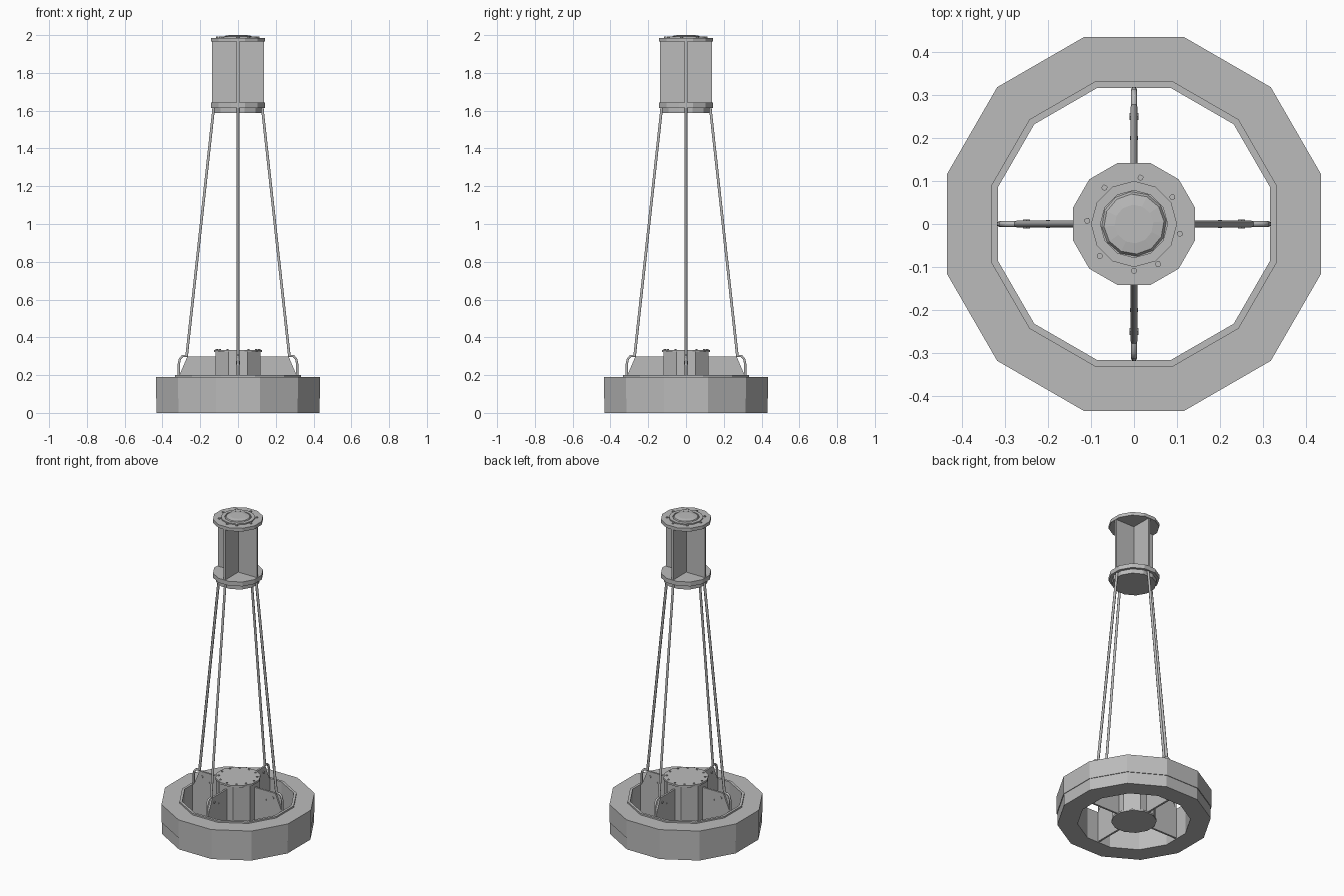
import bpy, bmesh
from math import cos, sin, pi, radians
from mathutils import Matrix, Vector

cube = bpy.data.objects.get("Cube")
if cube:
    bpy.data.objects.remove(cube)

GREY = (0.5, 0.5, 0.5, 1)
metal = bpy.data.materials.new("plain grey")
metal.use_nodes = True
metal.diffuse_color = GREY
metal.node_tree.nodes["Principled BSDF"].inputs["Base Color"].default_value = GREY


def finish(name, bm):
    bmesh.ops.recalc_face_normals(bm, faces=bm.faces)
    mesh = bpy.data.meshes.new(name)
    bm.to_mesh(mesh)
    bm.free()
    mesh.materials.append(metal)
    obj = bpy.data.objects.new(name, mesh)
    bpy.context.collection.objects.link(obj)
    return obj


def ring(name, profile, sides=12, phase=15):
    """Closed (radius, z) profile swept around z with flat sides."""
    bm = bmesh.new()
    loops = []
    for i in range(sides):
        a = radians(phase) + 2 * pi * i / sides
        loops.append([bm.verts.new((r * cos(a), r * sin(a), z)) for r, z in profile])
    n = len(profile)
    for i in range(sides):
        p, q = loops[i], loops[(i + 1) % sides]
        for j in range(n):
            k = (j + 1) % n
            bm.faces.new((p[j], q[j], q[k], p[k]))
    return finish(name, bm)


def disc(name, r1, r2, z1, z2, sides=12, phase=15, at=(0, 0)):
    """Solid prism or frustum from z1 to z2."""
    bm = bmesh.new()
    bmesh.ops.create_cone(bm, cap_ends=True, segments=sides, radius1=r1, radius2=r2,
                          depth=z2 - z1)
    place = Matrix.Translation((at[0], at[1], (z1 + z2) / 2))
    bm.transform(place @ Matrix.Rotation(radians(phase), 4, 'Z'))
    return finish(name, bm)


def plate(name, outline, thick, turn):
    """Upright plate from an (x, z) outline, turned around z."""
    bm = bmesh.new()
    face = bm.faces.new([bm.verts.new((x, -thick / 2, z)) for x, z in outline])
    new = bmesh.ops.extrude_face_region(bm, geom=[face])["geom"]
    verts = [v for v in new if isinstance(v, bmesh.types.BMVert)]
    bmesh.ops.translate(bm, verts=verts, vec=(0, thick, 0))
    bm.transform(Matrix.Rotation(turn, 4, 'Z'))
    return finish(name, bm)


def tube(name, points, radius, turn):
    curve = bpy.data.curves.new(name, 'CURVE')
    curve.dimensions = '3D'
    curve.bevel_depth = radius
    curve.bevel_resolution = 1
    curve.use_fill_caps = True
    spline = curve.splines.new('POLY')
    spline.points.add(len(points) - 1)
    for p, (x, z) in zip(spline.points, points):
        p.co = (x, 0, z, 1)
    curve.materials.append(metal)
    obj = bpy.data.objects.new(name, curve)
    obj.rotation_euler.z = turn
    bpy.context.collection.objects.link(obj)


def pin(name, x, z, radius, length, turn):
    bm = bmesh.new()
    bmesh.ops.create_cone(bm, cap_ends=True, segments=6, radius1=radius, radius2=radius,
                          depth=length)
    bm.transform(Matrix.Rotation(turn, 4, 'Z') @ Matrix.Translation((x, 0, z))
                 @ Matrix.Rotation(pi / 2, 4, 'X'))
    finish(name, bm)


# Base ring with its seam and raised inner lip
ring("base_ring_lower", [(0.328, 0), (0.446, 0), (0.446, 0.075), (0.328, 0.075)])
ring("base_ring_upper", [(0.328, 0.075), (0.45, 0.075), (0.45, 0.19), (0.328, 0.19)])
ring("base_lip", [(0.328, 0.19), (0.344, 0.19), (0.344, 0.2), (0.328, 0.2)])

# Central hub
disc("hub_body", 0.13, 0.13, 0.008, 0.325, sides=8, phase=22.5)
disc("hub_foot", 0.132, 0.132, 0, 0.01)
disc("hub_cap", 0.132, 0.132, 0.322, 0.334)
for i in range(12):
    a = radians(30 * i)
    disc("hub_bolt", 0.006, 0.006, 0.333, 0.338, sides=6,
         at=(0.112 * cos(a), 0.112 * sin(a)))

# Four-way repeated parts
fin = [(0.1, 0.005), (0.32, 0.005), (0.32, 0.19), (0.308, 0.205), (0.268, 0.298), (0.1, 0.298)]
panel = [(0, 1.64), (0.138, 1.64), (0.138, 1.97), (0, 1.97)]
hook = [(0.268, 0.303), (0.295, 0.3), (0.308, 0.285), (0.313, 0.26), (0.313, 0.19)]
for i in range(4):
    turn = i * pi / 2
    plate("base_fin", fin, 0.012, turn)
    tube("strut", [(0.128, 1.62), (0.272, 0.3)], 0.008, turn)
    tube("strut_hook", hook, 0.007, turn)
    pin("strut_pin", 0.25, 0.265, 0.009, 0.022, turn)
    pin("fin_bolt", 0.2, 0.24, 0.006, 0.018, turn)
    plate("head_panel", panel, 0.014, turn)

# Head flanges
disc("head_lower_plug", 0.13, 0.13, 1.587, 1.616)
disc("head_lower_flange", 0.147, 0.147, 1.615, 1.643)
disc("head_upper_flange", 0.147, 0.147, 1.965, 1.986)

# Lens seat, lens and flange bolts
ring("lens_seat", [(0.078, 1.985), (0.1, 1.985), (0.1, 1.993), (0.078, 1.993)], phase=0)
disc("lens_rim", 0.076, 0.07, 1.985, 1.996, phase=5)
disc("lens_dome", 0.07, 0.045, 1.996, 2.0, phase=5)
for i in range(8):
    a = radians(-90 - 47 * i)
    disc("flange_bolt", 0.007, 0.007, 1.985, 1.992, sides=8,
         at=(0.109 * cos(a), 0.109 * sin(a)))
